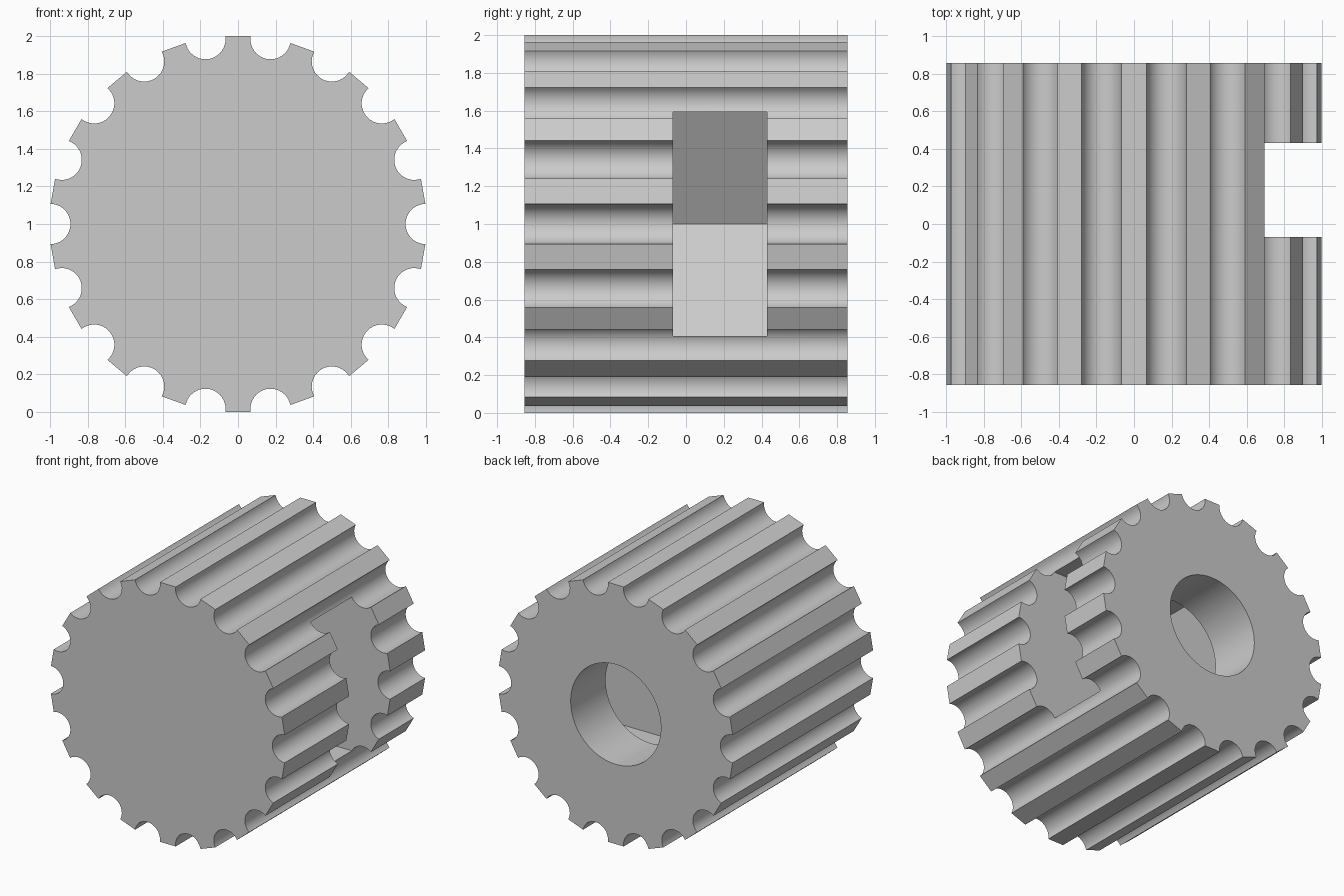
import bpy, bmesh
from math import sin, cos, acos, pi, radians

cube = bpy.data.objects.get("Cube")
if cube:
    bpy.data.objects.remove(cube, do_unlink=True)

FLUTES = 18
OUTER, FLUTE_CENTRE, FLUTE_R = 1.002, 0.998, 0.107
HALF_DEPTH = 0.855
NUT_FLAT, NUT_FRONT, NUT_BACK = 0.592, -0.07, 0.43
BORE_R = 0.385

grey = bpy.data.materials.new("plain grey")
grey.use_nodes = True
colour = (0.6, 0.6, 0.6, 1)
grey.diffuse_color = colour
grey.node_tree.nodes["Principled BSDF"].inputs["Base Color"].default_value = colour


def prism(name, outline, y0, y1):
    """Extrude an x/z outline along y, about the axis at z = 1."""
    bm = bmesh.new()
    face = bm.faces.new([bm.verts.new((x, y0, z + 1)) for x, z in outline])
    grown = bmesh.ops.extrude_face_region(bm, geom=[face])["geom"]
    bmesh.ops.translate(bm, vec=(0, y1 - y0, 0),
                        verts=[v for v in grown if isinstance(v, bmesh.types.BMVert)])
    bmesh.ops.recalc_face_normals(bm, faces=bm.faces)
    mesh = bpy.data.meshes.new(name)
    bm.to_mesh(mesh)
    bm.free()
    mesh.materials.append(grey)
    obj = bpy.data.objects.new(name, mesh)
    bpy.context.collection.objects.link(obj)
    return obj


def fluted_outline(steps=20):
    """Round grooves joined by flat lands."""
    c, r = FLUTE_CENTRE, FLUTE_R
    t_max = acos((c * c + r * r - OUTER ** 2) / (2 * c * r))
    points = []
    for i in range(FLUTES):
        a = 2 * pi * i / FLUTES
        for k in range(steps + 1):
            t = t_max * (2 * k / steps - 1)
            u, v = c - r * cos(t), r * sin(t)
            points.append((u * cos(a) - v * sin(a), u * sin(a) + v * cos(a)))
    return points


def cut(target, cutter):
    cutter.hide_render = True
    mod = target.modifiers.new("cut", "BOOLEAN")
    mod.operation = "DIFFERENCE"
    mod.solver = "EXACT"
    mod.object = cutter
    bpy.context.view_layer.objects.active = target
    bpy.ops.object.modifier_apply(modifier=mod.name)
    bpy.data.objects.remove(cutter, do_unlink=True)


# Fluted body
knob = prism("knob_body", fluted_outline(), -HALF_DEPTH, HALF_DEPTH)

# Side slot with a hexagonal inner end
corner = NUT_FLAT / cos(radians(30))
hex_end = [(corner * cos(radians(a)), corner * sin(radians(a))) for a in (120, 180, 240)]
slot = hex_end + [(1.3, -NUT_FLAT), (1.3, NUT_FLAT)]
cut(knob, prism("nut_slot_cutter", slot, NUT_FRONT, NUT_BACK))

# Bore from the back into the slot
circle = [(BORE_R * cos(2 * pi * i / 64), BORE_R * sin(2 * pi * i / 64)) for i in range(64)]
cut(knob, prism("bore_cutter", circle, 0.2, 1.0))

# Smooth grooves and bore, crisp edges
bpy.ops.object.select_all(action="DESELECT")
knob.select_set(True)
bpy.context.view_layer.objects.active = knob
bpy.ops.object.shade_smooth_by_angle(angle=radians(25))
